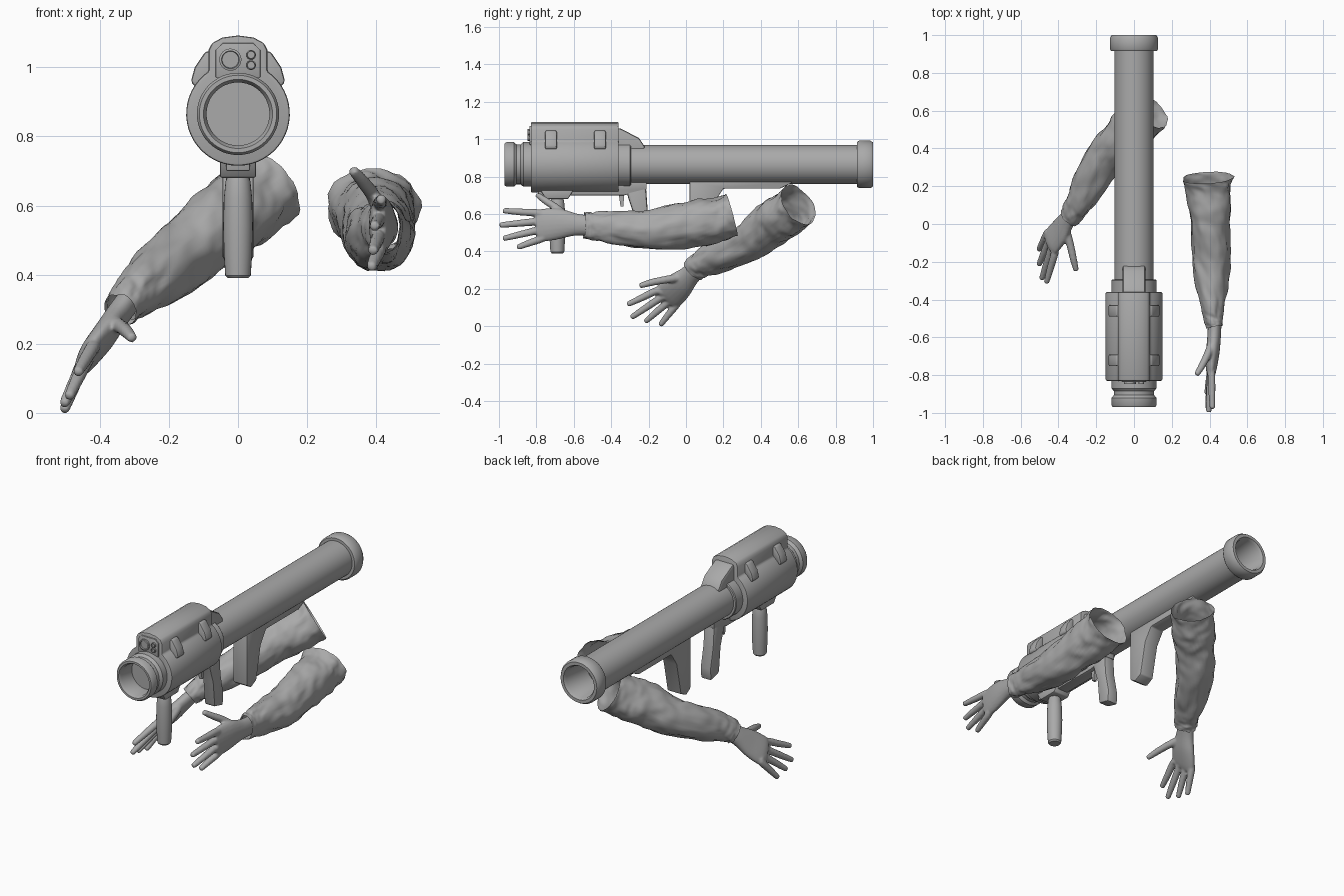
import bpy, bmesh, math
from mathutils import Vector, noise

cube = bpy.data.objects.get("Cube")
if cube:
    bpy.data.objects.remove(cube, do_unlink=True)

GREY = (0.4, 0.4, 0.4, 1.0)
mat = bpy.data.materials.new("plain_grey")
mat.use_nodes = True
mat.diffuse_color = GREY
bsdf = next(n for n in mat.node_tree.nodes if n.type == "BSDF_PRINCIPLED")
bsdf.inputs["Base Color"].default_value = GREY

AXIS_Z = 0.865  # height of the tube axis


def finish(name, bm, angle=35, recalc=True):
    bmesh.ops.remove_doubles(bm, verts=bm.verts, dist=1e-5)
    if recalc:
        bmesh.ops.recalc_face_normals(bm, faces=bm.faces)
    me = bpy.data.meshes.new(name)
    bm.to_mesh(me)
    bm.free()
    me.polygons.foreach_set("use_smooth", [True] * len(me.polygons))
    me.set_sharp_from_angle(angle=math.radians(angle))
    me.materials.append(mat)
    ob = bpy.data.objects.new(name, me)
    bpy.context.scene.collection.objects.link(ob)
    return ob


def lathe(name, profile, centre, axis="y", seg=48):
    """Spin (radius, position along axis) pairs round an axis."""
    bm = bmesh.new()
    rings = []
    for r, t in profile:
        ring = []
        for i in range(seg):
            a = math.tau * i / seg
            u, v = r * math.cos(a), r * math.sin(a)
            p = (u, t, v) if axis == "y" else (u, v, t)
            ring.append(bm.verts.new(Vector(p) + Vector(centre)))
        rings.append(ring)
    for A, B in zip(rings, rings[1:]):
        for i in range(seg):
            j = (i + 1) % seg
            bm.faces.new((A[i], A[j], B[j], B[i]))
    return finish(name, bm)


def extrude(name, outline, axis, lo, hi, bevel=0.0):
    """Prism: outline is (y, z) along x, or (x, z) along y."""
    bm = bmesh.new()
    place = (lambda p, t: (t, p[0], p[1])) if axis == "x" else (lambda p, t: (p[0], t, p[1]))
    A = [bm.verts.new(place(p, lo)) for p in outline]
    B = [bm.verts.new(place(p, hi)) for p in outline]
    bm.faces.new(A)
    bm.faces.new(B[::-1])
    for i in range(len(A)):
        j = (i + 1) % len(A)
        bm.faces.new((A[i], B[i], B[j], A[j]))
    bmesh.ops.recalc_face_normals(bm, faces=bm.faces)
    if bevel:
        edges = [e for e in bm.edges if e.calc_face_angle(0) > math.radians(32)]
        bmesh.ops.bevel(bm, geom=edges, offset=bevel, segments=2, profile=0.5, affect="EDGES")
    return finish(name, bm)


def spline(keys, steps):
    """Catmull-Rom through rows of x, y, z, thickness, width."""
    k = [keys[0]] + list(keys) + [keys[-1]]
    rows = []
    for i in range(1, len(k) - 2):
        for s in range(steps):
            t = s / steps
            rows.append([0.5 * (2 * b + (c - a) * t + (2 * a - 5 * b + 4 * c - d) * t * t
                                + (3 * b - a - 3 * c + d) * t ** 3)
                         for a, b, c, d in zip(k[i - 1], k[i], k[i + 1], k[i + 2])])
    return rows + [list(keys[-1])]


def limb(bm, keys, up, steps=6, seg=16, caps=True, wrinkle=0.0):
    """Loft ellipses along a path; 'up' is the wide direction."""
    rows = spline(keys, steps)
    rings = []
    for n, row in enumerate(rows):
        c = Vector(row[:3])
        tangent = (Vector(rows[min(n + 1, len(rows) - 1)][:3]) - Vector(rows[max(n - 1, 0)][:3])).normalized()
        side = tangent.cross(Vector(up)).normalized()
        top = side.cross(tangent)
        ring = []
        for i in range(seg):
            a = math.tau * i / seg
            d = side * math.cos(a) * row[3] + top * math.sin(a) * row[4]
            if wrinkle:
                t = n / len(rows)
                q = Vector((math.cos(a) * 1.6, math.sin(a) * 1.6, t * 8 + math.cos(a) * 0.8))
                d *= 1 + wrinkle * (noise.noise(q) + 0.5 * noise.noise(q * 2.3))
            ring.append(bm.verts.new(c + d))
        rings.append(ring)
    for A, B in zip(rings, rings[1:]):
        for i in range(seg):
            j = (i + 1) % seg
            bm.faces.new((A[i], A[j], B[j], B[i]))
    if caps:
        bm.faces.new(rings[0][::-1])
        bm.faces.new(rings[-1])


def hand(name, palm, knuckles, tips, thumb, up):
    bm = bmesh.new()
    limb(bm, palm, up, seg=20)
    centre = Vector(palm[-2][:3])
    digits = [(centre.lerp(Vector(k), 0.6), Vector(k), Vector(k).lerp(Vector(t), 0.5), Vector(t))
              for k, t in zip(knuckles, tips)]
    digits.append([Vector(p) for p in thumb])
    for pts in digits:
        end = (pts[-1] - pts[-2]).normalized()
        pts = [*pts[:-1], pts[-1] - end * 0.012, pts[-1] - end * 0.004, pts[-1]]
        radii = (0.024, 0.021, 0.019, 0.015, 0.011, 0.003)
        limb(bm, [(*p, r, r) for p, r in zip(pts, radii)], up, steps=4, seg=12)
    ob = finish(name, bm)
    blend = ob.modifiers.new("blend", "REMESH")
    blend.mode = "VOXEL"
    blend.voxel_size = 0.006
    blend.use_smooth_shade = True
    soft = ob.modifiers.new("soften", "SMOOTH")
    soft.iterations = 4


def sleeve(name, keys, up):
    bm = bmesh.new()
    limb(bm, keys, up, steps=12, seg=40, caps=False, wrinkle=0.13)
    finish(name, bm, angle=60)


# Launch tube with hollow ends, muzzle rings and rear rim
lathe("launch_tube", [
    (0, -0.86), (0.091, -0.86), (0.091, -0.955), (0.1, -0.97), (0.112, -0.97), (0.119, -0.96),
    (0.119, -0.92), (0.106, -0.905), (0.106, -0.885), (0.119, -0.87), (0.119, -0.36),
    (0.12, -0.30), (0.116, -0.295), (0.104, -0.295), (0.104, 0.915), (0.12, 0.915),
    (0.127, 0.925), (0.127, 0.985), (0.118, 1.0), (0.1, 1.0), (0.091, 0.985),
    (0.085, 0.8), (0, 0.8)], (0, 0, AXIS_Z))

# Sight housing: round below, square-shouldered on top
start = math.radians(55.5)
sweep = math.pi + 2 * start
outline = [(0.15 * math.cos(start - sweep * i / 40), AXIS_Z + 0.15 * math.sin(start - sweep * i / 40))
           for i in range(41)]
outline += [(-0.085, 1.05), (-0.075, 1.07), (-0.045, 1.086), (0, 1.092),
            (0.045, 1.086), (0.075, 1.07), (0.085, 1.05)]
extrude("sight_housing", outline, "y", -0.83, -0.36, 0.007)
extrude("sight_panel", [(-0.065, 0.97), (0.065, 0.97), (0.065, 1.05), (0.045, 1.07),
                        (-0.045, 1.07), (-0.065, 1.05)], "y", -0.837, -0.8, 0.003)
for name, x, z, r in (("main_lens", -0.022, 1.022, 0.032), ("upper_lens", 0.038, 1.036, 0.014),
                      ("lower_lens", 0.038, 1.006, 0.014)):
    lathe(name, [(0, -0.84), (r * 0.75, -0.84), (r * 0.8, -0.848), (r, -0.846), (r, -0.82)],
          (x, 0, z), seg=24)
extrude("sight_ramp", [(-0.38, 0.93), (-0.38, 1.062), (-0.345, 1.055), (-0.25, 1.005),
                       (-0.22, 0.96), (-0.22, 0.93)], "x", -0.06, 0.06, 0.012)

# Side lugs, two each side
for side, label in ((-1, "right"), (1, "left")):
    for y, end in ((-0.722, "front"), (-0.46, "rear")):
        extrude(f"{label}_{end}_lug", [(side * x, z) for x, z in (
            (0.06, 1.05), (0.095, 1.045), (0.125, 1.0), (0.136, 0.96), (0.128, 0.945), (0.06, 0.945))],
            "y", y - 0.031, y + 0.031, 0.008)

# Grips and rails under the tube
extrude("under_rail", [(-0.79, 0.7), (-0.33, 0.7), (-0.21, 0.73), (-0.21, 0.78), (-0.79, 0.78)],
        "x", -0.035, 0.035, 0.005)
extrude("fore_grip_mount", [(-0.75, 0.68), (-0.63, 0.68), (-0.6, 0.73), (-0.78, 0.73)],
        "x", -0.052, 0.052, 0.006)
lathe("fore_grip", [(0, 0.39), (0.03, 0.39), (0.037, 0.398), (0.041, 0.46), (0.043, 0.54),
                    (0.041, 0.62), (0.036, 0.67), (0.03, 0.685), (0, 0.685)], (0, -0.688, 0), "z", 24)
extrude("trigger_grip", [(-0.33, 0.76), (-0.31, 0.69), (-0.28, 0.6), (-0.265, 0.45), (-0.185, 0.43),
                         (-0.18, 0.5), (-0.205, 0.62), (-0.215, 0.76)], "x", -0.035, 0.035, 0.012)
extrude("trigger", [(-0.36, 0.71), (-0.35, 0.64), (-0.335, 0.64), (-0.33, 0.71)], "x", -0.01, 0.01)
extrude("shoulder_rest", [(0.02, 0.78), (0.02, 0.47), (0.06, 0.445), (0.11, 0.47), (0.15, 0.66),
                          (0.2, 0.735), (0.5, 0.735), (0.565, 0.765), (0.565, 0.78)],
        "x", -0.045, 0.045, 0.006)

# Left arm, held straight forward with the thumb up
sleeve("left_sleeve", [
    (0.428, -0.545, 0.537, 0.044, 0.068), (0.42, -0.5, 0.535, 0.05, 0.075),
    (0.415, -0.4, 0.53, 0.07, 0.083), (0.408, -0.2, 0.515, 0.1, 0.107),
    (0.405, 0, 0.54, 0.108, 0.122), (0.395, 0.15, 0.57, 0.118, 0.12),
    (0.39, 0.245, 0.595, 0.13, 0.118)], (0, 0, 1))
hand("left_hand", [
    (0.428, -0.49, 0.537, 0.036, 0.055), (0.425, -0.58, 0.543, 0.036, 0.058),
    (0.418, -0.67, 0.547, 0.036, 0.08), (0.41, -0.75, 0.542, 0.031, 0.088),
    (0.408, -0.8, 0.537, 0.022, 0.08)],
    [(0.41, -0.78, 0.603), (0.408, -0.79, 0.56), (0.408, -0.785, 0.515), (0.408, -0.765, 0.472)],
    [(0.415, -0.98, 0.618), (0.395, -0.998, 0.54), (0.39, -0.98, 0.468), (0.385, -0.905, 0.42)],
    [(0.415, -0.63, 0.575), (0.39, -0.69, 0.63), (0.36, -0.75, 0.67), (0.33, -0.8, 0.705)], (0, 0, 1))

# Right arm, reaching down and out to the side
THUMB_SIDE = (0.25, -0.75, 0.6)
sleeve("right_sleeve", [
    (-0.34, 0.04, 0.295, 0.05, 0.064), (-0.315, 0.075, 0.325, 0.058, 0.072),
    (-0.265, 0.16, 0.37, 0.078, 0.085), (-0.16, 0.34, 0.455, 0.1, 0.108),
    (-0.06, 0.455, 0.54, 0.11, 0.118), (0.02, 0.535, 0.6, 0.115, 0.12),
    (0.08, 0.6, 0.65, 0.115, 0.12)], THUMB_SIDE)
hand("right_hand", [
    (-0.32, 0.07, 0.32, 0.036, 0.055), (-0.355, 0.02, 0.272, 0.036, 0.058),
    (-0.39, -0.035, 0.22, 0.036, 0.078), (-0.43, -0.085, 0.17, 0.031, 0.085),
    (-0.445, -0.11, 0.15, 0.022, 0.078)],
    [(-0.42, -0.155, 0.19), (-0.437, -0.13, 0.155), (-0.45, -0.09, 0.135), (-0.457, -0.045, 0.125)],
    [(-0.465, -0.315, 0.115), (-0.49, -0.295, 0.045), (-0.505, -0.22, 0.022), (-0.505, -0.14, 0.003)],
    [(-0.365, -0.02, 0.262), (-0.34, -0.1, 0.25), (-0.322, -0.18, 0.235), (-0.305, -0.25, 0.215)],
    THUMB_SIDE)
